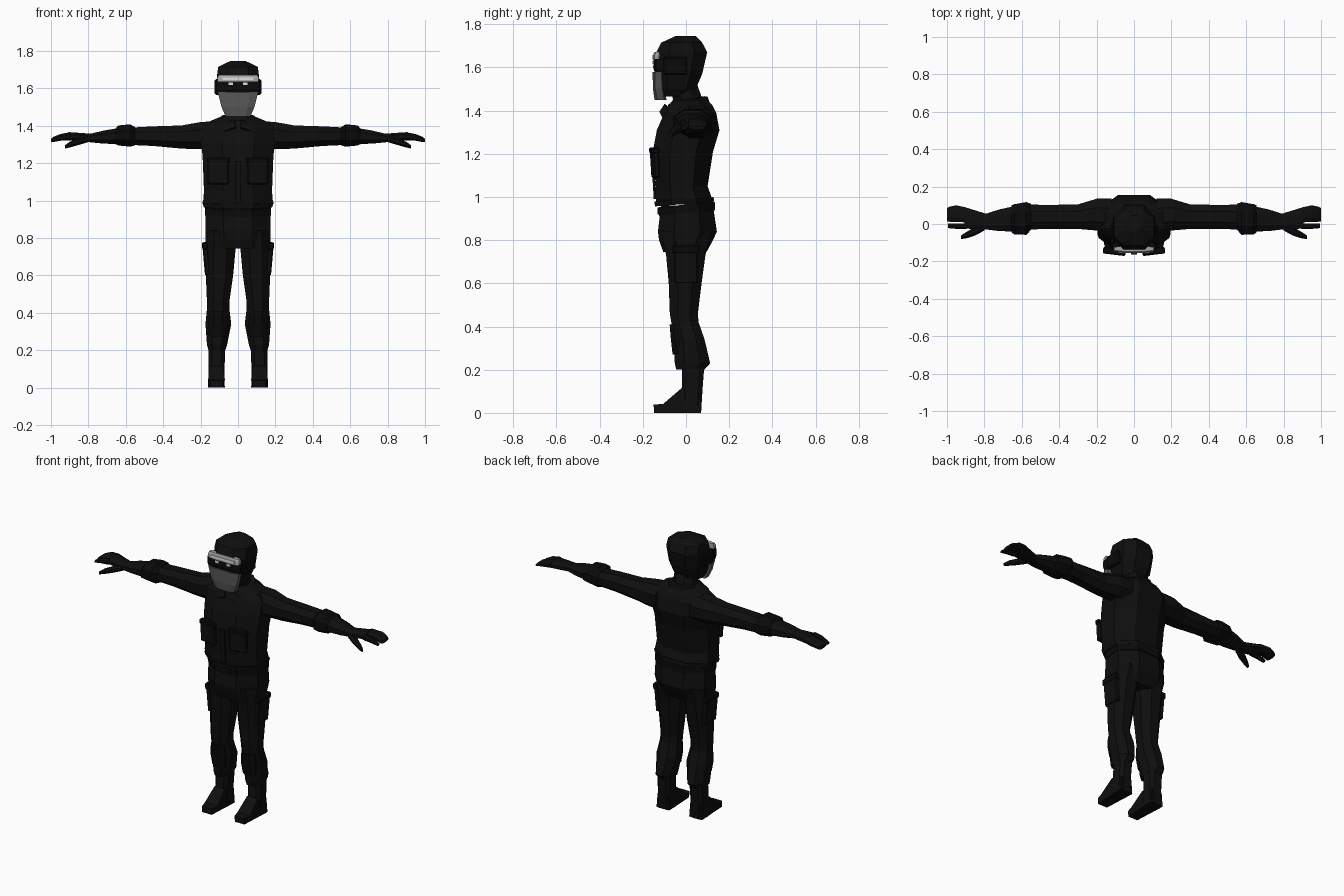
import bpy, bmesh, math
from mathutils import Matrix, Vector


def material(name, value):
    m = bpy.data.materials.new(name)
    m.diffuse_color = (value, value, value, 1)
    return m


CLOTH = material("black cloth", 0.0045)
GEAR = material("deep black gear", 0.003)
MASK = material("grey mask", 0.10)
FRAME = material("light grey frame", 0.38)
WHITE = material("white trim", 0.75)


def finish(name, bm, mat, mirror=False):
    bmesh.ops.recalc_face_normals(bm, faces=bm.faces)
    me = bpy.data.meshes.new(name)
    bm.to_mesh(me)
    bm.free()
    me.materials.append(mat)
    ob = bpy.data.objects.new(name, me)
    bpy.context.collection.objects.link(ob)
    if mirror:
        ob.modifiers.new("mirror", 'MIRROR')
    return ob


def loft(name, rings, mat, axis='z', cut=0.28, tilt=0.0, mirror=False):
    """Skin chamfered rectangles: (position, a0, a1, b0, b1) along an axis."""
    bm = bmesh.new()
    loops = []
    for p, a0, a1, b0, b1 in rings:
        ca, cb = (a1 - a0) * cut, (b1 - b0) * cut
        pts = [(a0 + ca, b0), (a1 - ca, b0), (a1, b0 + cb), (a1, b1 - cb),
               (a1 - ca, b1), (a0 + ca, b1), (a0, b1 - cb), (a0, b0 + cb)]
        if axis == 'z':
            loops.append([bm.verts.new((a, b, p + tilt * b)) for a, b in pts])
        else:
            loops.append([bm.verts.new((p, a, b)) for a, b in pts])
    for low, high in zip(loops, loops[1:]):
        for i in range(8):
            j = (i + 1) % 8
            bm.faces.new((low[i], low[j], high[j], high[i]))
    bm.faces.new(loops[0][::-1])
    bm.faces.new(loops[-1])
    return finish(name, bm, mat, mirror)


def box(name, centre, size, mat, rot=(0, 0, 0), mirror=False, bevel=0.0):
    bm = bmesh.new()
    bmesh.ops.create_cube(bm, size=1, matrix=Matrix.Diagonal((*size, 1)))
    if bevel:
        bmesh.ops.bevel(bm, geom=bm.edges[:], offset=bevel, segments=1, affect='EDGES')
    turn = Matrix.Rotation(rot[2], 4, 'Z') @ Matrix.Rotation(rot[1], 4, 'Y') @ Matrix.Rotation(rot[0], 4, 'X')
    bmesh.ops.transform(bm, matrix=Matrix.Translation(centre) @ turn, verts=bm.verts)
    return finish(name, bm, mat, mirror)


# Torso and hips
loft("jacket", [(0.965, -.178, .178, -.135, .118), (1.0, -.186, .186, -.142, .118),
                (1.05, -.182, .182, -.14, .10), (1.21, -.188, .188, -.154, .125),
                (1.31, -.195, .195, -.135, .155), (1.39, -.19, .19, -.10, .14),
                (1.425, -.15, .15, -.08, .122), (1.45, -.09, .09, -.06, .10)], CLOTH)
loft("hips", [(0.745, -.165, .165, -.105, .095), (0.80, -.172, .172, -.125, .125),
              (0.84, -.174, .174, -.13, .143), (0.96, -.172, .172, -.116, .125)], CLOTH)
loft("belt", [(0.925, -.176, .176, -.125, .135), (0.965, -.176, .176, -.128, .133)],
     GEAR, tilt=0.1)
loft("jacket_hem", [(0.968, -.182, .182, -.144, .13), (0.99, -.189, .189, -.146, .128)],
     CLOTH, tilt=0.08)
box("belt_buckle", (0, -.126, .935), (.06, .014, .034), GEAR)
box("front_placket", (0, -.15, 1.10), (.03, .012, .22), CLOTH, rot=(.06, 0, 0))
box("chest_pocket", (.105, -.143, 1.15), (.115, .03, .125), CLOTH,
    rot=(.06, 0, .12), mirror=True, bevel=.008)
box("chest_pocket_flap", (.105, -.147, 1.215), (.122, .034, .03), GEAR,
    rot=(.06, 0, .12), mirror=True, bevel=.006)

# Neck and collar
loft("neck", [(1.41, -.07, .07, -.05, .10), (1.47, -.066, .066, -.065, .07),
              (1.54, -.066, .066, -.08, .045)], CLOTH)
loft("collar", [(1.40, -.105, .105, -.085, .115), (1.445, -.088, .088, -.082, .10),
                (1.45, -.07, .07, -.07, .085)], CLOTH, tilt=0.2)
box("collar_point", (.055, -.098, 1.395), (.085, .014, .045), CLOTH,
    rot=(-.5, .35, .2), mirror=True)

# Head with hood, mask and goggles
loft("head", [(1.465, -.06, .06, -.13, -.01), (1.50, -.085, .085, -.137, .045),
              (1.57, -.106, .106, -.138, .075), (1.67, -.112, .112, -.138, .098),
              (1.715, -.106, .106, -.115, .075), (1.747, -.04, .04, -.045, .045)],
     CLOTH, cut=0.25)
loft("face_mask", [(1.45, -.066, .066, -.146, -.09), (1.50, -.088, .088, -.153, -.10),
                   (1.58, -.108, .108, -.155, -.104)], MASK, cut=0.2)
loft("visor", [(1.58, -.114, .114, -.146, -.09), (1.60, -.118, .118, -.152, -.09),
               (1.64, -.116, .116, -.150, -.09)], GEAR, cut=0.18)
loft("goggle_frame", [(1.637, -.108, .108, -.155, -.118), (1.655, -.11, .11, -.153, -.118),
                      (1.672, -.104, .104, -.146, -.118)], FRAME, cut=0.2)
box("goggle_trim", (0, -.152, 1.652), (.165, .008, .014), WHITE)
box("goggle_clip", (.04, -.151, 1.624), (.024, .008, .014), WHITE, mirror=True)
box("ear_cover", (.112, -.05, 1.607), (.026, .11, .085), GEAR, mirror=True, bevel=.008)

# Arms, from shoulder to wrist
loft("sleeve", [(.12, -.05, .135, 1.27, 1.425), (.20, -.035, .135, 1.275, 1.42),
                (.30, -.026, .105, 1.278, 1.402), (.45, -.026, .102, 1.292, 1.397),
                (.58, -.03, .104, 1.298, 1.39)], CLOTH, axis='x', mirror=True)
loft("elbow_cuff", [(.55, -.03, .108, 1.296, 1.392), (.575, -.058, .117, 1.288, 1.408),
                    (.64, -.055, .106, 1.295, 1.402), (.655, -.045, .10, 1.302, 1.385)],
     GEAR, axis='x', mirror=True)
loft("forearm", [(.64, -.04, .095, 1.302, 1.388), (.72, -.038, .078, 1.305, 1.374),
                 (.80, -.028, .052, 1.313, 1.355)], CLOTH, axis='x', mirror=True)

# Gloved hands
loft("palm", [(.78, -.028, .052, 1.313, 1.357), (.84, -.028, .07, 1.315, 1.362),
              (.905, -.024, .09, 1.322, 1.366)], CLOTH, axis='x', mirror=True)
loft("fingers", [(.895, .008, .088, 1.323, 1.366), (.95, .012, .10, 1.322, 1.356),
                 (.985, .012, .093, 1.315, 1.342), (1.0, .014, .085, 1.312, 1.330)],
     CLOTH, axis='x', mirror=True)
loft("index_finger", [(.895, -.026, .002, 1.325, 1.362), (.95, -.026, .002, 1.32, 1.352),
                      (.995, -.022, .002, 1.312, 1.328)], CLOTH, axis='x', mirror=True)
loft("thumb", [(.80, -.035, .01, 1.313, 1.345), (.85, -.062, -.015, 1.298, 1.335),
               (.90, -.078, -.045, 1.284, 1.315), (.925, -.08, -.062, 1.278, 1.296)],
     CLOTH, axis='x', mirror=True)

# Legs
loft("trouser_leg", [(.20, .068, .158, -.045, .085), (.23, .058, .166, -.052, .112),
                     (.34, .036, .174, -.055, .086), (.42, .046, .166, -.068, .058),
                     (.46, .046, .166, -.075, .055), (.60, .026, .172, -.08, .072),
                     (.73, .014, .176, -.092, .09), (.84, .008, .172, -.115, .115)],
     CLOTH, mirror=True)
loft("knee_pad", [(.27, .065, .15, -.062, 0), (.34, .055, .16, -.07, 0),
                  (.41, .062, .152, -.076, 0)], GEAR, mirror=True)
box("thigh_pocket", (.168, 0, .675), (.03, .11, .15), CLOTH, rot=(0, .09, 0),
    mirror=True, bevel=.006)
box("thigh_pocket_flap", (.176, 0, .758), (.032, .125, .04), GEAR, rot=(0, .09, 0),
    mirror=True, bevel=.006)

# Boots
loft("boot_shaft", [(0, .072, .158, -.02, .07), (.10, .072, .158, -.02, .076),
                    (.22, .068, .158, -.018, .085)], CLOTH, cut=0.2, mirror=True)
bm = bmesh.new()
side = [(.068, 0), (-.148, 0), (-.15, .038), (-.105, .042), (-.02, .115), (.07, .09)]
left = [bm.verts.new((.07, y, z)) for y, z in side]
right = [bm.verts.new((.16, y, z)) for y, z in side]
bm.faces.new(left)
bm.faces.new(right[::-1])
for i in range(6):
    j = (i + 1) % 6
    bm.faces.new((left[i], right[i], right[j], left[j]))
for v in bm.verts:  # narrow the toe and instep
    if v.co.y < -.14:
        v.co.x = .115 + (v.co.x - .115) * .75
    elif v.co.z > .08:
        v.co.x = .115 + (v.co.x - .115) * .8
finish("boot_foot", bm, CLOTH, mirror=True)
